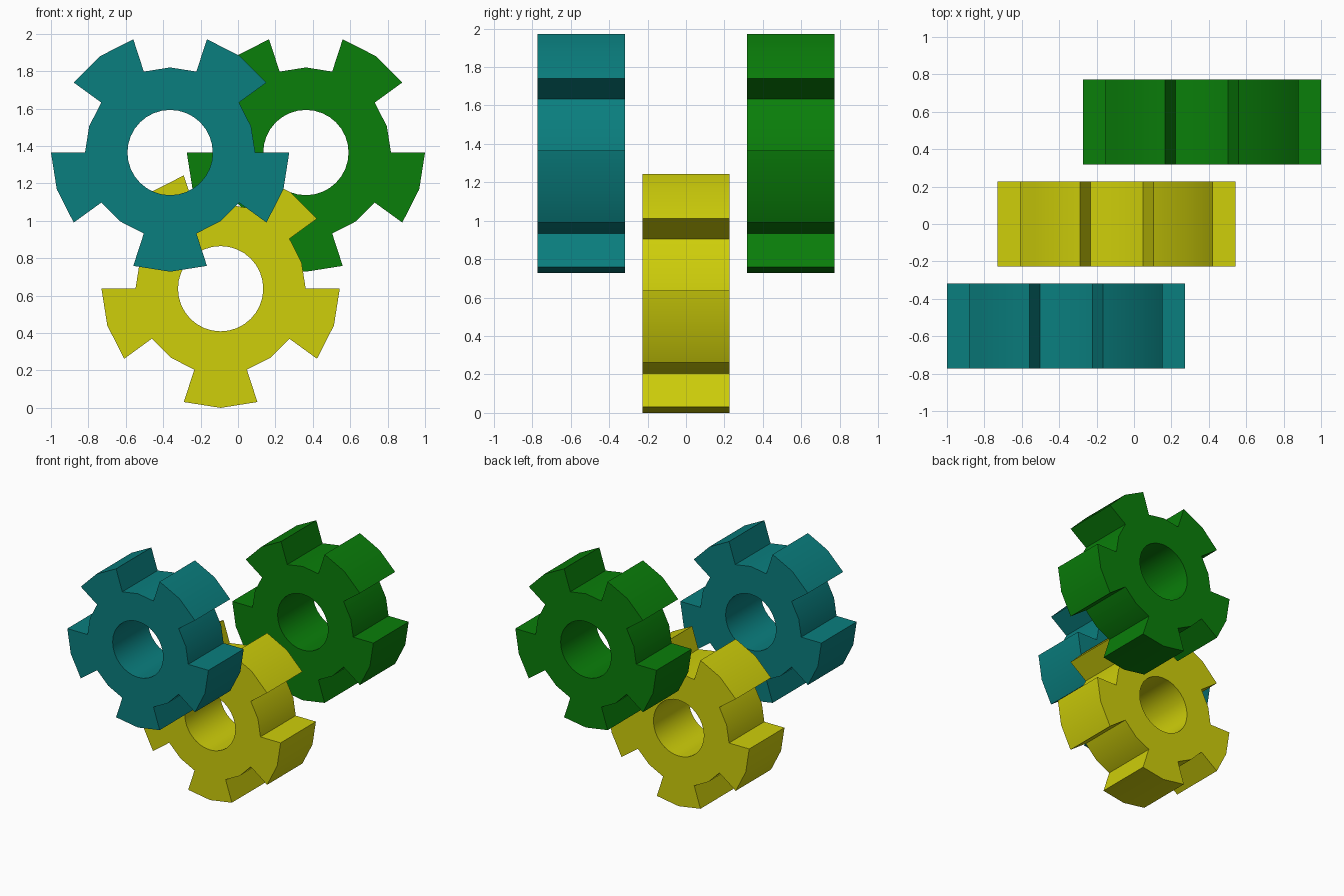
import bpy, bmesh
from math import cos, sin, pi, radians
from mathutils import Vector

cube = bpy.data.objects.get("Cube")
if cube:
    bpy.data.objects.remove(cube, do_unlink=True)

TIP, ROOT, BORE = 0.637, 0.455, 0.228
TEETH, WIDTH = 5, 0.455


def material(name, rgb):
    mat = bpy.data.materials.new(name)
    mat.use_nodes = True
    mat.diffuse_color = (*rgb, 1)
    mat.node_tree.nodes["Principled BSDF"].inputs["Base Color"].default_value = (*rgb, 1)
    return mat


def polar(r, a):
    return Vector((r * cos(a), -WIDTH / 2, r * sin(a)))


def gear(name, location, mat):
    # Outline: each pitch is half gap, half tooth, two facets per arc
    step = 2 * pi / TEETH / 4
    outline = []
    for t in range(TEETH):
        start = t * 4 * step
        outline += [polar(ROOT, start + i * step) for i in range(3)]
        outline += [polar(TIP, start + i * step) for i in range(2, 5)]
    bore = [polar(BORE, radians(360 * i / 32)) for i in range(32)]

    # Front face with a round hole, extruded to the full width
    bm = bmesh.new()
    edges = []
    for loop in (outline, bore):
        verts = [bm.verts.new(p) for p in loop]
        edges += [bm.edges.new((v, verts[i - 1])) for i, v in enumerate(verts)]
    bmesh.ops.triangle_fill(bm, edges=edges, use_beauty=True)
    result = bmesh.ops.extrude_face_region(bm, geom=bm.faces[:], use_keep_orig=True)
    moved = [g for g in result["geom"] if isinstance(g, bmesh.types.BMVert)]
    bmesh.ops.translate(bm, verts=moved, vec=(0, WIDTH, 0))
    bmesh.ops.recalc_face_normals(bm, faces=bm.faces[:])
    mesh = bpy.data.meshes.new(name)
    bm.to_mesh(mesh)
    bm.free()
    mesh.materials.append(mat)

    obj = bpy.data.objects.new(name, mesh)
    obj.location = location
    bpy.context.collection.objects.link(obj)
    bpy.ops.object.select_all(action="DESELECT")
    obj.select_set(True)
    bpy.context.view_layer.objects.active = obj
    bpy.ops.object.shade_smooth_by_angle(angle=radians(30))


# Three staggered gears, front to back
gear("front_gear", (-0.363, -0.545, 1.365), material("teal", (0.003, 0.21, 0.21)))
gear("middle_gear", (-0.093, 0, TIP), material("yellow", (0.62, 0.62, 0.003)))
gear("back_gear", (0.363, 0.545, 1.365), material("green", (0.003, 0.21, 0.003)))
